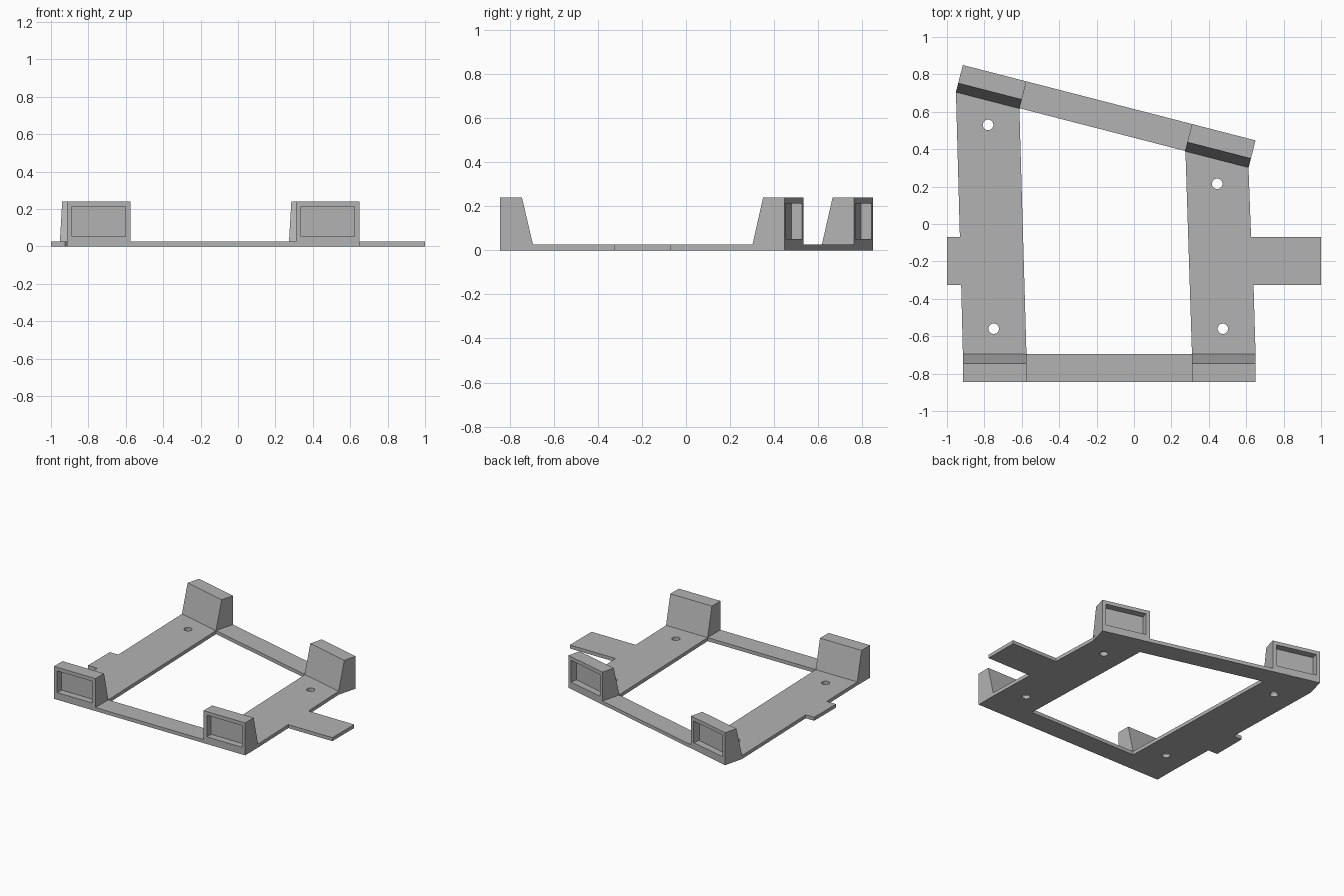
import bpy, bmesh, math
from mathutils import Matrix

cube = bpy.data.objects.get("Cube")
if cube:
    bpy.data.objects.remove(cube, do_unlink=True)

PLATE = 0.026      # plate thickness
TOP = 0.24         # bracket height

grey = bpy.data.materials.new("plain_grey")
grey.use_nodes = True
colour = (0.45, 0.45, 0.45, 1)
grey.diffuse_color = colour
grey.node_tree.nodes["Principled BSDF"].inputs["Base Color"].default_value = colour


def add_object(name, mesh):
    obj = bpy.data.objects.new(name, mesh)
    obj.data.materials.append(grey)
    bpy.context.collection.objects.link(obj)
    return obj


# Base plate: outline with side tabs, a large opening and four screw holes
outline = [(-0.915, -0.845), (0.65, -0.845), (0.65, -0.695), (0.639, -0.325),
           (1, -0.325), (1, -0.07), (0.626, -0.07), (0.612, 0.303),
           (0.65, 0.447), (-0.915, 0.85), (-0.952, 0.705), (-0.931, -0.07),
           (-1, -0.07), (-1, -0.325), (-0.924, -0.325), (-0.915, -0.695)]
opening = [(-0.575, -0.695), (0.31, -0.695), (0.275, 0.39), (-0.613, 0.619)]
hole_centres = [(-0.78, 0.53), (0.445, 0.215), (-0.75, -0.56), (0.475, -0.56)]


def circle(cx, cy, radius=0.028, sides=32):
    steps = [math.tau * i / sides for i in range(sides)]
    return [(cx + radius * math.cos(a), cy + radius * math.sin(a)) for a in steps]


curve = bpy.data.curves.new("base_plate_outline", "CURVE")
curve.dimensions = "2D"
curve.fill_mode = "BOTH"
curve.extrude = PLATE / 2
for loop in [outline, opening] + [circle(*c) for c in hole_centres]:
    spline = curve.splines.new("POLY")
    spline.points.add(len(loop) - 1)
    for point, (x, y) in zip(spline.points, loop):
        point.co = (x, y, 0, 1)
    spline.use_cyclic_u = True

helper = bpy.data.objects.new("plate_helper", curve)
bpy.context.collection.objects.link(helper)
bpy.context.view_layer.update()
evaluated = helper.evaluated_get(bpy.context.evaluated_depsgraph_get())
plate_mesh = bpy.data.meshes.new_from_object(evaluated)
bpy.data.objects.remove(helper, do_unlink=True)

bm = bmesh.new()
bm.from_mesh(plate_mesh)
bmesh.ops.remove_doubles(bm, verts=bm.verts, dist=0.0001)
bmesh.ops.translate(bm, verts=bm.verts, vec=(0, 0, PLATE / 2))
bmesh.ops.recalc_face_normals(bm, faces=bm.faces)
for face in bm.faces:
    face.smooth = False
bm.to_mesh(plate_mesh)
bm.free()
plate_mesh.materials.clear()
add_object("base_plate", plate_mesh)


# Corner brackets: sloped inner face, rectangular pocket in the outer face
def bracket(name, corner, angle, width):
    bm = bmesh.new()
    profile = [(0, PLATE), (0.15, PLATE), (0.10, TOP), (0, TOP)]
    side = bm.faces.new([bm.verts.new((0, y, z)) for y, z in profile])
    extruded = bmesh.ops.extrude_face_region(bm, geom=[side], use_keep_orig=True)
    moved = [v for v in extruded["geom"] if isinstance(v, bmesh.types.BMVert)]
    bmesh.ops.translate(bm, verts=moved, vec=(width, 0, 0))
    bmesh.ops.recalc_face_normals(bm, faces=bm.faces)
    bm.normal_update()
    outer = min(bm.faces, key=lambda f: f.calc_center_median().y)
    bmesh.ops.inset_individual(bm, faces=[outer], thickness=0.038)
    pocket = bmesh.ops.extrude_discrete_faces(bm, faces=[outer])["faces"][0]
    bmesh.ops.translate(bm, verts=pocket.verts, vec=(0, 0.05, 0))
    bmesh.ops.recalc_face_normals(bm, faces=bm.faces)
    place = Matrix.Translation((*corner, 0)) @ Matrix.Rotation(angle, 4, "Z")
    bm.transform(place)
    mesh = bpy.data.meshes.new(name)
    bm.to_mesh(mesh)
    bm.free()
    return add_object(name, mesh)


slant = math.atan2(0.403, -1.565)      # direction of the slanted back edge
back_length = math.hypot(0.403, 1.565)
back_width = 0.351


def along_back(distance):
    return (0.65 + distance * math.cos(slant), 0.447 + distance * math.sin(slant))


bracket("front_right_bracket", (-0.915, -0.845), 0, 0.34)
bracket("front_left_bracket", (0.31, -0.845), 0, 0.34)
bracket("back_left_bracket", along_back(0), slant, back_width)
bracket("back_right_bracket", along_back(back_length - back_width), slant, back_width)
